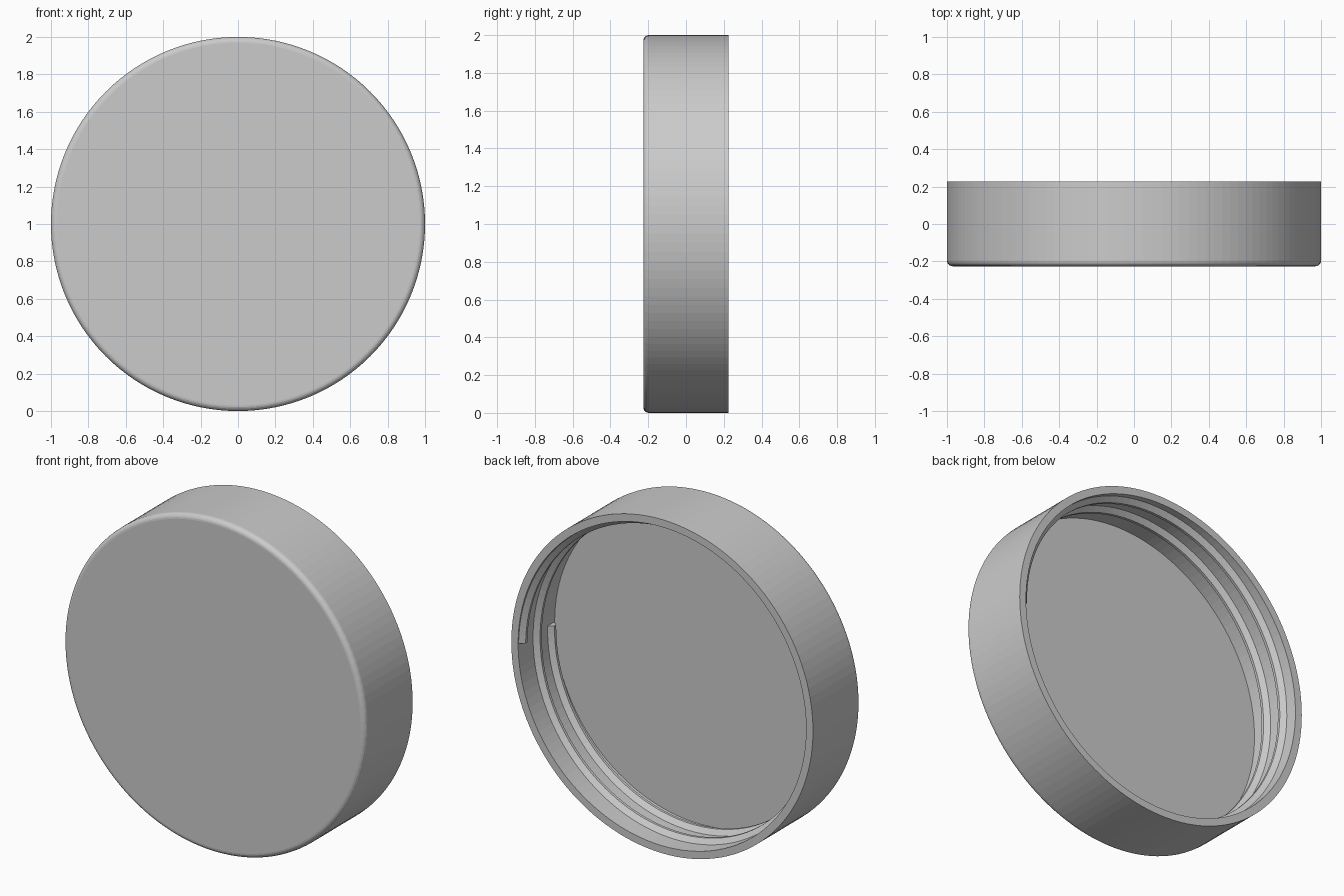
import bpy, bmesh, math

if "Cube" in bpy.data.objects:
    bpy.data.objects.remove(bpy.data.objects["Cube"])

grey = bpy.data.materials.new("light_grey")
grey.diffuse_color = (0.6, 0.6, 0.6, 1)
grey.use_nodes = True
grey.node_tree.nodes["Principled BSDF"].inputs["Base Color"].default_value = grey.diffuse_color

SEG = 128
R_IN, FLOOR, HALF = 0.955, -0.12, 0.226


def finish(name, bm):
    bmesh.ops.recalc_face_normals(bm, faces=bm.faces)
    me = bpy.data.meshes.new(name)
    bm.to_mesh(me)
    bm.free()
    me.materials.append(grey)
    ob = bpy.data.objects.new(name, me)
    bpy.context.collection.objects.link(ob)


def ring(bm, r, y):
    return [bm.verts.new((r * math.cos(2 * math.pi * i / SEG), y,
                          1 + r * math.sin(2 * math.pi * i / SEG))) for i in range(SEG)]


def bridge(bm, a, b):
    n = len(a)
    for i in range(n):
        bm.faces.new((a[i], a[(i + 1) % n], b[(i + 1) % n], b[i]))


# Lid shell: rounded front edge, outer wall, rim, inner wall and floor
B = 0.03
profile = [(1 - B + B * math.sin(t * math.pi / 10), -HALF + B - B * math.cos(t * math.pi / 10))
           for t in range(6)]
profile += [(1, HALF), (R_IN, HALF), (R_IN, FLOOR)]
bm = bmesh.new()
rings = [ring(bm, r, y) for r, y in profile]
for a, b in zip(rings, rings[1:]):
    bridge(bm, a, b)
bm.faces.new(rings[0])
bm.faces.new(rings[-1])
finish("lid_shell", bm)

# Screw thread: two-turn helix on the inner wall, from rim down to floor
TURNS, START, PITCH = 2, 0.19, 0.137
section = [(R_IN + 0.006, 0.036), (R_IN - 0.03, 0.008),
           (R_IN - 0.03, -0.008), (R_IN + 0.006, -0.036)]
bm = bmesh.new()
cuts = []
for i in range(TURNS * SEG + 1):
    a = 2 * math.pi * i / SEG
    y0 = START - PITCH * i / SEG
    cuts.append([bm.verts.new((r * math.cos(a), y0 + dy, 1 + r * math.sin(a)))
                 for r, dy in section])
for a, b in zip(cuts, cuts[1:]):
    bridge(bm, a, b)
bm.faces.new(cuts[0])
bm.faces.new(cuts[-1])
finish("screw_thread", bm)
